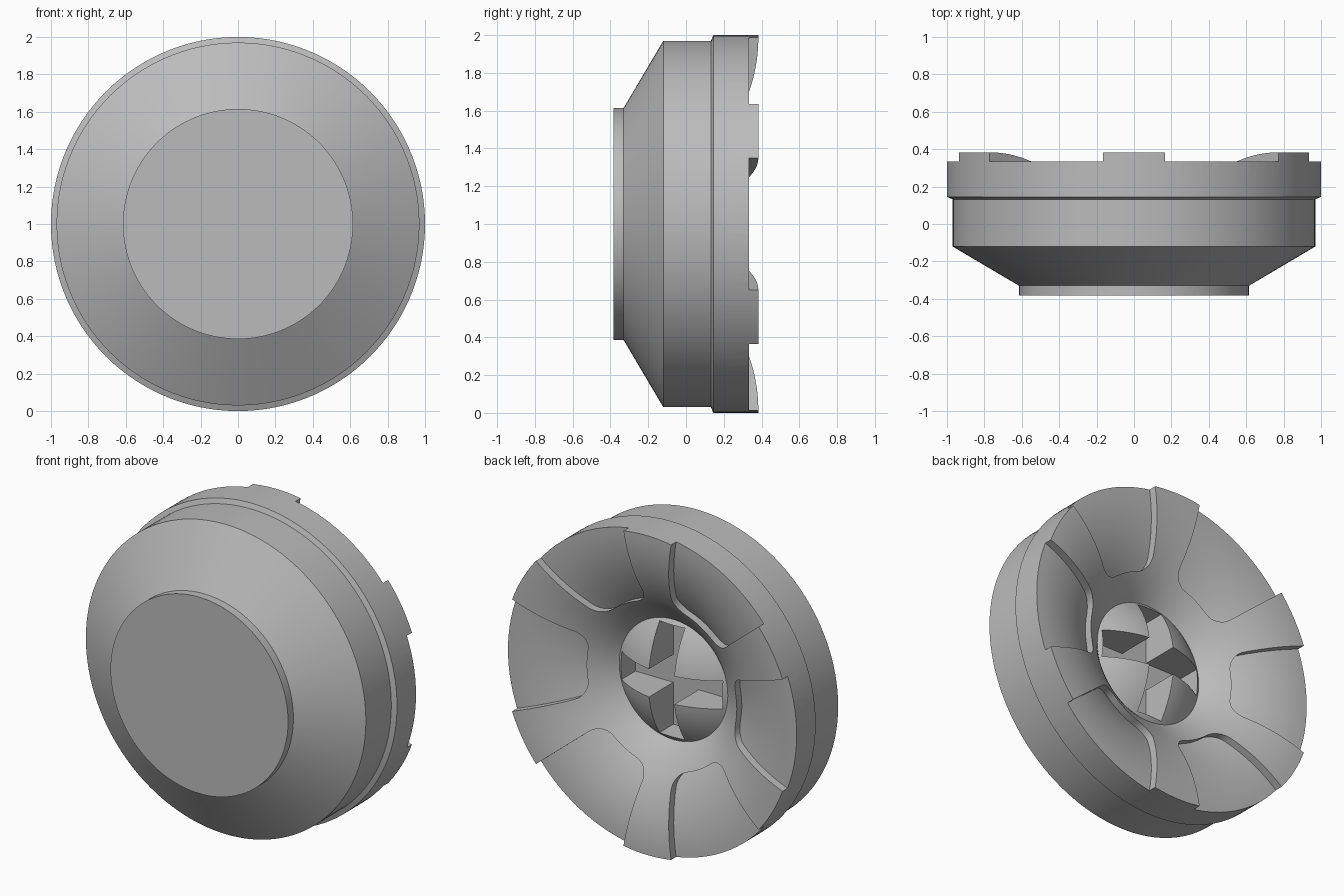
import bpy
import bmesh
from math import sin, cos, pi, radians, sqrt
from mathutils import Matrix, Vector

if "Cube" in bpy.data.objects:
    bpy.data.objects.remove(bpy.data.objects["Cube"], do_unlink=True)

SEGMENTS = 120
DISH_R = 0.88        # radius of the trumpet-shaped dish curve
BACK = 0.383         # back plane of the ribs
HUB = 0.376          # hub radius
PANEL_IN = 0.52      # inner radius of the recessed panels
FILLET = 0.09
PANEL_HALF = radians(20.5)
CENTRE = Vector((0, 0, 1))

grey = bpy.data.materials.new("plain grey")
grey.use_nodes = True
grey.diffuse_color = (0.5, 0.5, 0.5, 1)
grey.node_tree.nodes["Principled BSDF"].inputs["Base Color"].default_value = (0.5, 0.5, 0.5, 1)


def dish(r):
    """Height of the rib surface along y at radius r."""
    return BACK - DISH_R + sqrt(DISH_R ** 2 - max(0, 1 - r) ** 2)


def polar(r, angle, y):
    return CENTRE + Vector((r * cos(angle), y, r * sin(angle)))


def make_object(name, bm):
    bmesh.ops.recalc_face_normals(bm, faces=bm.faces)
    mesh = bpy.data.meshes.new(name)
    bm.to_mesh(mesh)
    bm.free()
    mesh.materials.append(grey)
    obj = bpy.data.objects.new(name, mesh)
    bpy.context.collection.objects.link(obj)
    return obj


def lathe(name, profile):
    """Solid of revolution about the y axis; first and last points lie on the axis."""
    bm = bmesh.new()
    rings = [[bm.verts.new(polar(r, 2 * pi * i / SEGMENTS, y)) for i in range(SEGMENTS)]
             for r, y in profile[1:-1]]
    for a, b in zip(rings, rings[1:]):
        for i in range(SEGMENTS):
            j = (i + 1) % SEGMENTS
            bm.faces.new((a[i], a[j], b[j], b[i]))
    bm.faces.new(rings[0])
    tip = bm.verts.new(polar(0, 0, profile[-1][1]))
    for i in range(SEGMENTS):
        bm.faces.new((rings[-1][i], rings[-1][(i + 1) % SEGMENTS], tip))
    return make_object(name, bm)


def panel_cutter(angle):
    """Rounded ring sector whose floor follows the dish, one step lower."""
    steps = 24
    radii = [PANEL_IN + FILLET * (1 - cos(pi / 2 * i / 8)) for i in range(9)]
    radii += [PANEL_IN + FILLET + (1 - PANEL_IN - FILLET) * i / 12 for i in range(1, 13)]
    radii.append(1.06)
    bm = bmesh.new()
    floor, top = [], []
    for r in radii:
        inset = max(0, FILLET - (r - PANEL_IN))
        half = PANEL_HALF - (FILLET - sqrt(FILLET ** 2 - inset ** 2)) / r
        angles = [angle + half * (2 * i / steps - 1) for i in range(steps + 1)]
        floor.append([bm.verts.new(polar(r, t, dish(r) - 0.05)) for t in angles])
        top.append([bm.verts.new(polar(r, t, 0.5)) for t in angles])
    for grid in (floor, top):
        for a, b in zip(grid, grid[1:]):
            for i in range(steps):
                bm.faces.new((a[i], a[i + 1], b[i + 1], b[i]))
    for k in range(len(radii) - 1):
        for e in (0, -1):
            bm.faces.new((floor[k][e], floor[k + 1][e], top[k + 1][e], top[k][e]))
    for e in (0, -1):
        for i in range(steps):
            bm.faces.new((floor[e][i], floor[e][i + 1], top[e][i + 1], top[e][i]))
    return make_object("panel_cutter", bm)


def slot_cutter(size):
    bm = bmesh.new()
    bmesh.ops.create_cube(bm, size=1)
    bm.transform(Matrix.Translation(CENTRE + Vector((0, 0.25, 0))) @ Matrix.Diagonal((*size, 1)))
    return make_object("slot_cutter", bm)


def cut(target, cutter):
    cutter.hide_render = True
    mod = target.modifiers.new("cut", "BOOLEAN")
    mod.operation = "DIFFERENCE"
    mod.solver = "EXACT"
    mod.object = cutter
    bpy.context.view_layer.objects.active = target
    bpy.ops.object.modifier_apply(modifier=mod.name)
    bpy.data.objects.remove(cutter, do_unlink=True)


# Outer casing, dish and domed hub in one profile
profile = [(0, -0.383), (0.615, -0.383), (0.615, -0.33), (0.97, -0.12),
           (0.97, 0.132), (1, 0.145)]
profile += [(r, dish(r)) for r in (1 - (1 - HUB) * i / 20 for i in range(21))]
rise = 0.13
dome = (HUB ** 2 + rise ** 2) / (2 * rise)
base = dish(HUB)
for i in range(1, 13):
    r = HUB * (1 - i / 12)
    profile.append((r, base + rise - dome + sqrt(dome ** 2 - r ** 2)))
body = lathe("wheel_body", profile)

# Six recessed panels leave six raised ribs
for k in range(6):
    cut(body, panel_cutter(k * pi / 3))

# Cross-shaped pocket in the hub
cut(body, slot_cutter((0.7, 0.5, 0.175)))
cut(body, slot_cutter((0.175, 0.5, 0.7)))

bpy.ops.object.select_all(action="DESELECT")
body.select_set(True)
bpy.context.view_layer.objects.active = body
bpy.ops.object.shade_smooth_by_angle(angle=radians(25))
